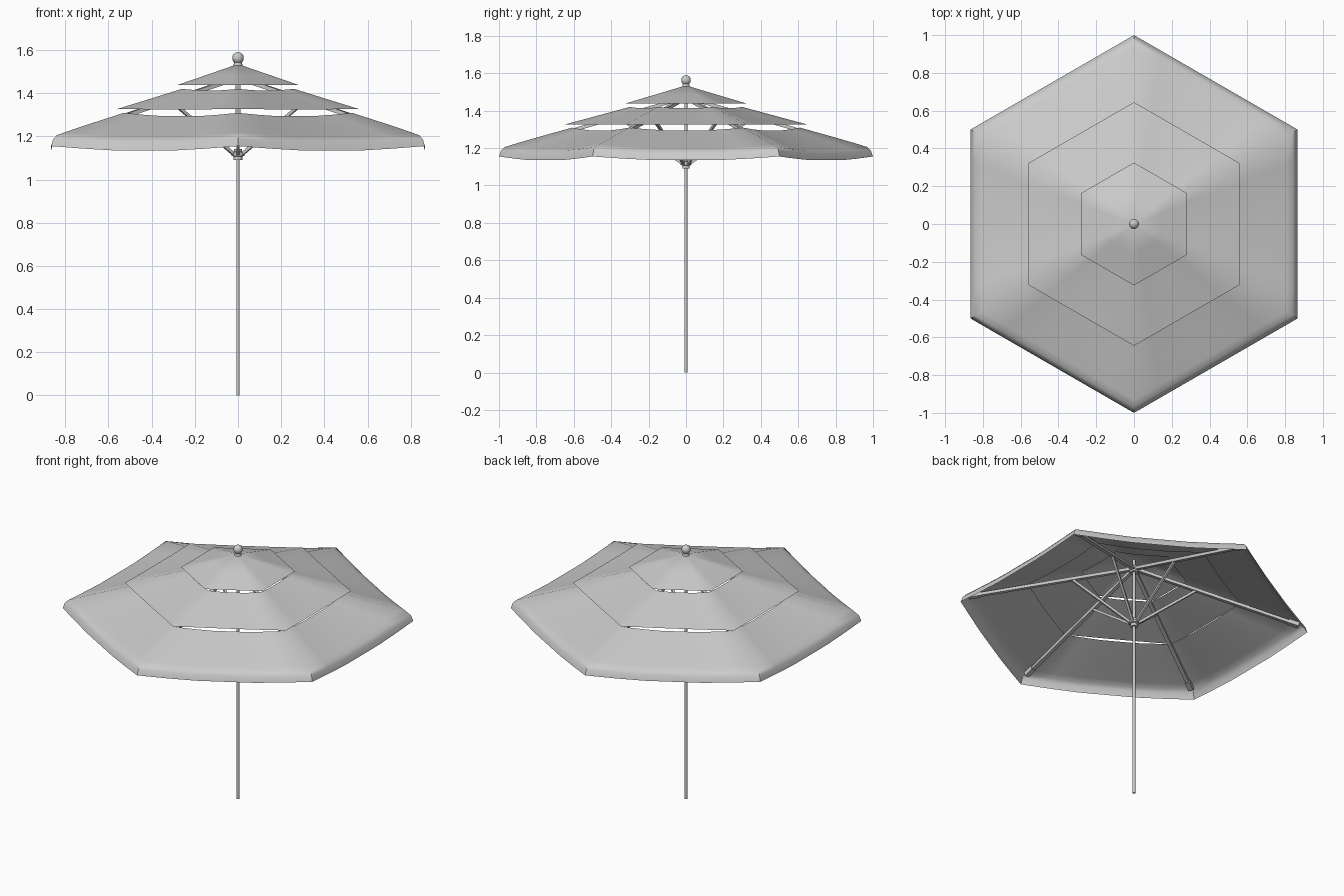
import bpy, bmesh, math
from mathutils import Vector, Matrix

if "Cube" in bpy.data.objects:
    bpy.data.objects.remove(bpy.data.objects["Cube"])

CORNERS = [math.radians(30 + 60 * i) for i in range(6)]


def finish(bm, name, angle=30):
    bmesh.ops.recalc_face_normals(bm, faces=bm.faces)
    me = bpy.data.meshes.new(name)
    bm.to_mesh(me)
    bm.free()
    ob = bpy.data.objects.new(name, me)
    bpy.context.collection.objects.link(ob)
    bpy.ops.object.select_all(action='DESELECT')
    ob.select_set(True)
    bpy.context.view_layer.objects.active = ob
    bpy.ops.object.shade_smooth_by_angle(angle=math.radians(angle))
    return ob


def canopy(name, rings, seg=6):
    """Hexagonal cloth tier; rings = (corner radius, corner z, sag between ribs)."""
    bm = bmesh.new()
    loops = []
    for r, z, sag in rings:
        if r == 0:
            loops.append([bm.verts.new((0, 0, z))] * (6 * seg))
            continue
        loop = []
        for i in range(6):
            a, b = [Vector((math.cos(t), math.sin(t), 0)) * r
                    for t in (CORNERS[i], CORNERS[(i + 1) % 6])]
            for k in range(seg):
                t = k / seg
                p = a.lerp(b, t)
                p.z = z - sag * min(1, math.sin(math.pi * t) * 1.15)
                loop.append(bm.verts.new(p))
        loops.append(loop)
    n = 6 * seg
    for lo, hi in zip(loops, loops[1:]):
        for j in range(n):
            quad = [lo[j], hi[j], hi[(j + 1) % n], lo[(j + 1) % n]]
            bm.faces.new(list(dict.fromkeys(quad)))
    return finish(bm, name, 40)


def lathe(name, profile, sides):
    """Turned part from (radius, z) points."""
    bm = bmesh.new()
    vs = [bm.verts.new((r, 0, z)) for r, z in profile]
    es = [bm.edges.new(p) for p in zip(vs, vs[1:])]
    bmesh.ops.spin(bm, geom=vs + es, cent=(0, 0, 0), axis=(0, 0, 1),
                   angle=2 * math.pi, steps=sides, use_duplicate=False)
    bmesh.ops.remove_doubles(bm, verts=bm.verts, dist=1e-5)
    return finish(bm, name, 40)


def bars(name, r0, z0, r1, z1, width, height):
    """Six radial bars running from (r0, z0) to (r1, z1) under the canopy corners."""
    bm = bmesh.new()
    length = math.hypot(r1 - r0, z1 - z0)
    tilt = math.atan2(z1 - z0, r1 - r0)
    for a in CORNERS:
        m = (Matrix.Rotation(a, 4, 'Z')
             @ Matrix.Translation(((r0 + r1) / 2, 0, (z0 + z1) / 2))
             @ Matrix.Rotation(-tilt, 4, 'Y')
             @ Matrix.Diagonal((length, width, height, 1)))
        bmesh.ops.create_cube(bm, size=1, matrix=m)
    return finish(bm, name)


# Three overlapping cloth tiers
canopy("top_canopy", [(0, 1.535, 0), (0.16, 1.487, 0), (0.325, 1.438, 0)])
canopy("middle_canopy", [(0.30, 1.42, 0.007), (0.47, 1.374, 0.006), (0.645, 1.327, 0.002)])
canopy("lower_canopy", [(0.61, 1.309, 0.015), (0.80, 1.256, 0.02), (0.93, 1.218, 0.018),
                        (0.97, 1.205, 0.018), (0.988, 1.188, 0.018), (1.0, 1.155, 0.02)])

# Pole, hubs and finial
lathe("pole", [(0, 0), (0.008, 0), (0.008, 1.535), (0, 1.535)], 12)
lathe("sliding_hub", [(0.008, 1.09), (0.02, 1.09), (0.02, 1.107), (0.029, 1.11),
                      (0.029, 1.127), (0.018, 1.13), (0.018, 1.142), (0.008, 1.142)], 12)
lathe("top_hub", [(0.008, 1.445), (0.025, 1.445), (0.025, 1.485), (0.008, 1.485)], 12)
ball = [(0.027 * math.cos(math.radians(d)), 1.563 + 0.027 * math.sin(math.radians(d)))
        for d in range(-50, 90, 20)]
lathe("finial", [(0, 1.527), (0.021, 1.529), (0.019, 1.537)] + ball + [(0, 1.59)], 10)

# Ribs, pocket ends and struts
bars("ribs", 0.015, 1.467, 0.94, 1.198, 0.022, 0.018)
bars("rib_ends", 0.89, 1.2125, 0.95, 1.195, 0.03, 0.024)
bars("struts", 0.02, 1.116, 0.36, 1.365, 0.014, 0.014)
